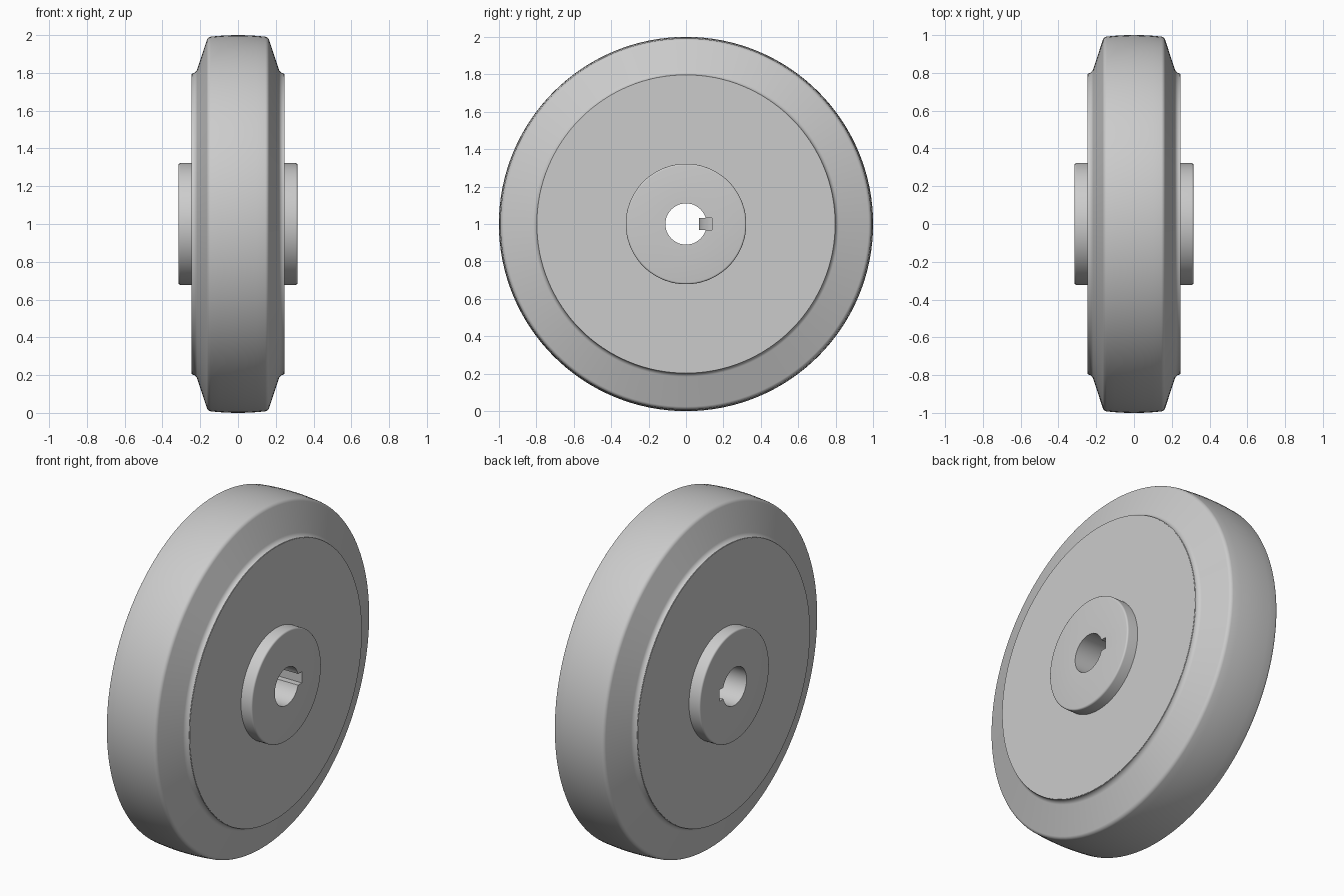
import bpy, bmesh, math
from mathutils import Matrix, Vector

if "Cube" in bpy.data.objects:
    bpy.data.objects.remove(bpy.data.objects["Cube"])

CENTRE = Vector((0, 0, 1))
SIDES = 128

grey = bpy.data.materials.new("light_grey")
grey.use_nodes = True
grey.diffuse_color = (0.6, 0.6, 0.6, 1)
grey.node_tree.nodes["Principled BSDF"].inputs["Base Color"].default_value = grey.diffuse_color


def finish(name, bm):
    bmesh.ops.recalc_face_normals(bm, faces=bm.faces)
    mesh = bpy.data.meshes.new(name)
    bm.to_mesh(mesh)
    bm.free()
    mesh.materials.append(grey)
    obj = bpy.data.objects.new(name, mesh)
    bpy.context.collection.objects.link(obj)
    obj.location = CENTRE
    return obj


def smooth(obj):
    bpy.ops.object.select_all(action="DESELECT")
    obj.select_set(True)
    bpy.context.view_layer.objects.active = obj
    bpy.ops.object.shade_smooth_by_angle(angle=math.radians(32))


def lathe(name, half):
    """Mirror a half profile of (x, radius) and spin it into a closed ring."""
    profile = half + [(-x, r) for x, r in reversed(half) if x > 0]
    bm = bmesh.new()
    rings = []
    for i in range(SIDES):
        a = math.tau * i / SIDES
        rings.append([bm.verts.new((x, r * math.cos(a), r * math.sin(a))) for x, r in profile])
    n = len(profile)
    for i, ring in enumerate(rings):
        after = rings[(i + 1) % SIDES]
        for j in range(n):
            k = (j + 1) % n
            bm.faces.new((ring[j], ring[k], after[k], after[j]))
    return finish(name, bm)


def arc(cx, cr, radius, start, end, steps=6):
    angles = [math.radians(start + (end - start) * i / steps) for i in range(steps + 1)]
    return [(cx + radius * math.cos(a), cr + radius * math.sin(a)) for a in angles]


# Tyre: slightly crowned tread, rounded shoulder, sloped wall and inner fillet
tread = [(0, 1.0), (0.05, 0.999), (0.1, 0.996)]
shoulder = arc(0.141, 0.967, 0.025, 82, 20)
fillet = arc(0.245, 0.827, 0.03, 200, 265)
smooth(lathe("tyre", tread + shoulder + fillet + [(0.245, 0.79)]))

# Flat web disc between hub and tyre
smooth(lathe("web_disc", [(0.245, 0.795), (0.245, 0.31)]))

# Hub with softened rims and a plain bore
hub = lathe("hub", arc(0.305, 0.312, 0.01, 90, 0, 4) + [(0.315, 0.11)])

# Keyway cut along the whole bore
bm = bmesh.new()
bmesh.ops.create_cube(bm, size=1, matrix=Matrix.Translation((0, 0.1, 0)) @ Matrix.Diagonal((0.8, 0.08, 0.066, 1)))
cutter = finish("keyway_cutter", bm)
cutter.hide_render = True
cut = hub.modifiers.new("keyway", "BOOLEAN")
cut.operation = "DIFFERENCE"
cut.solver = "EXACT"
cut.object = cutter
bpy.context.view_layer.update()
cut_mesh = bpy.data.meshes.new_from_object(hub.evaluated_get(bpy.context.evaluated_depsgraph_get()))
hub.modifiers.clear()
hub.data = cut_mesh
bpy.data.objects.remove(cutter)
smooth(hub)

# Rounded key seated deep inside the keyway
bm = bmesh.new()
outline = arc(0, 0.19, 0.12, 205, 335, 16)
face = bm.faces.new([bm.verts.new((x, y, -0.033)) for x, y in outline])
moved = bmesh.ops.extrude_face_region(bm, geom=[face])["geom"]
bmesh.ops.translate(bm, vec=(0, 0, 0.066), verts=[v for v in moved if isinstance(v, bmesh.types.BMVert)])
smooth(finish("key", bm))
